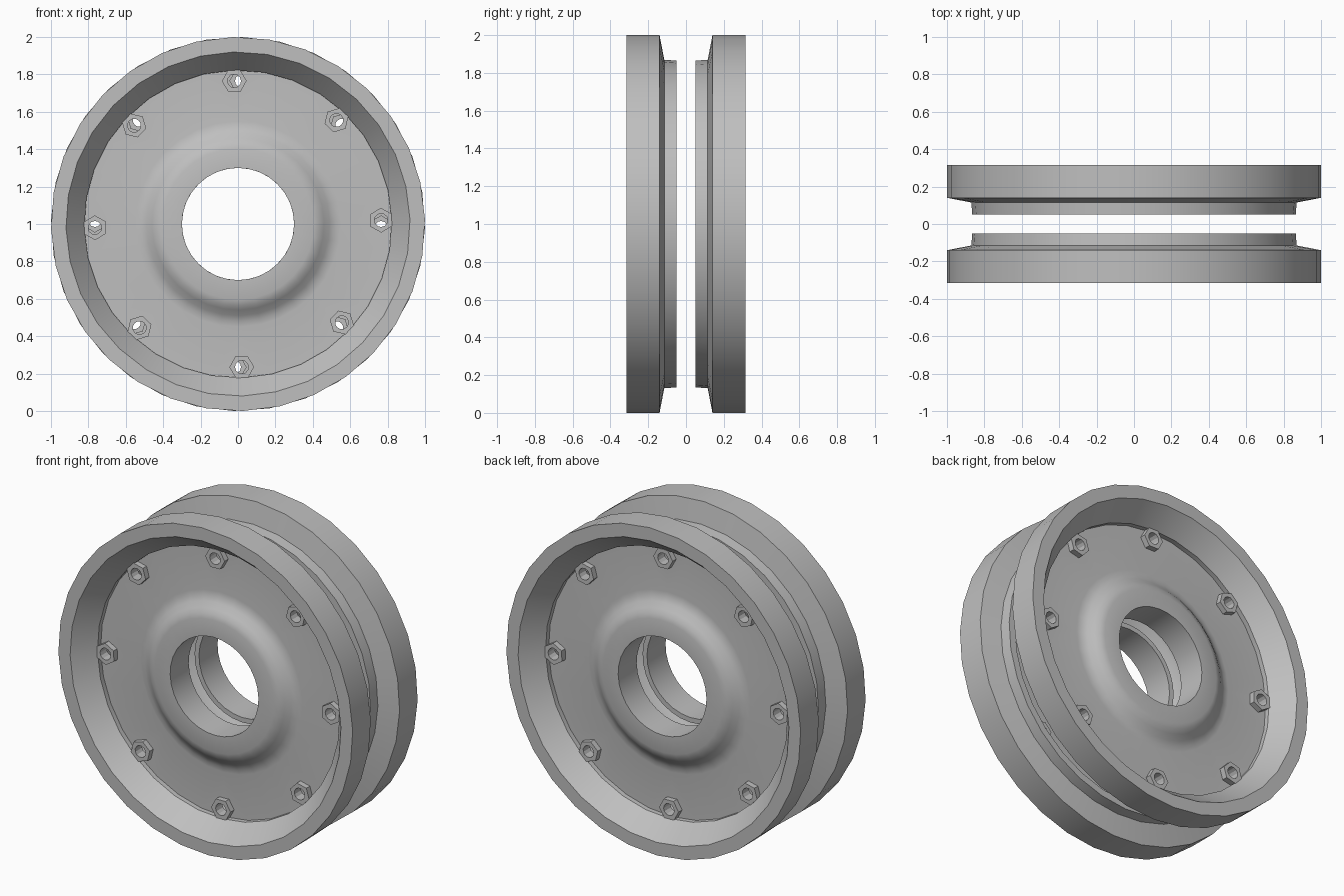
import bpy, bmesh
from math import radians, pi
from mathutils import Matrix, Vector

cube = bpy.data.objects.get("Cube")
if cube:
    bpy.data.objects.remove(cube, do_unlink=True)

SEGMENTS = 32
TILT = radians(1.5)      # small turn of each wheel about its axle
BOLT_RADIUS = 0.765
BOLTS = 8

metal = bpy.data.materials.new("grey metal")
metal.use_nodes = True
grey = (0.52, 0.52, 0.52, 1)
metal.diffuse_color = grey
metal.node_tree.nodes["Principled BSDF"].inputs["Base Color"].default_value = grey


def finish(name, bm):
    """Turn a bmesh into a named grey object."""
    bmesh.ops.recalc_face_normals(bm, faces=bm.faces)
    mesh = bpy.data.meshes.new(name)
    bm.to_mesh(mesh)
    bm.free()
    mesh.materials.append(metal)
    obj = bpy.data.objects.new(name, mesh)
    bpy.context.collection.objects.link(obj)
    return obj


def lathe(name, profile):
    """Spin a closed (radius, y) profile about the axle."""
    bm = bmesh.new()
    verts = [bm.verts.new((r, y, 0)) for r, y in profile]
    edges = [bm.edges.new((v, verts[i - 1])) for i, v in enumerate(verts)]
    bmesh.ops.spin(bm, geom=verts + edges, cent=(0, 0, 0), axis=(0, 1, 0),
                   angle=2 * pi, steps=SEGMENTS, use_merge=True)
    bmesh.ops.remove_doubles(bm, verts=bm.verts, dist=1e-4)
    bmesh.ops.rotate(bm, verts=bm.verts, matrix=Matrix.Rotation(-TILT, 3, 'Y'))
    return finish(name, bm)


def bolt_matrices():
    for i in range(BOLTS):
        turn = Matrix.Rotation(-(TILT + i * 2 * pi / BOLTS), 4, 'Y')
        yield turn @ Matrix.Translation((BOLT_RADIUS, 0, 0))


def ring_wall(bm, sides, radius, y, phase=0):
    step = Matrix.Rotation(2 * pi / sides, 3, 'Y')
    p = Matrix.Rotation(phase, 3, 'Y') @ Vector((radius, 0, 0))
    verts = []
    for _ in range(sides):
        verts.append(bm.verts.new((p.x, y, p.z)))
        p = step @ p
    return verts


def nut_mesh(bm, matrix):
    """Hexagonal nut with a round bore."""
    start = len(bm.verts)
    loops = [ring_wall(bm, 12, r, y, pi / 6) if r < 0.05 else
             ring_wall(bm, 6, r, y, pi / 6)
             for r, y in ((0.066, -0.195), (0.036, -0.195), (0.036, -0.13), (0.066, -0.13))]
    hex_a, bore_a, bore_b, hex_b = loops
    for a, b in ((hex_a, hex_b), (bore_a, bore_b)):
        for i in range(len(a)):
            bm.faces.new((a[i - 1], a[i], b[i], b[i - 1]))
    for h, c in ((hex_a, bore_a), (hex_b, bore_b)):
        for i in range(6):
            j = (i + 1) % 6
            bm.faces.new((h[i], h[j], c[2 * j], c[2 * i + 1], c[2 * i]))
    bm.verts.ensure_lookup_table()
    bmesh.ops.transform(bm, matrix=matrix, verts=bm.verts[start:])


def smooth(obj):
    bpy.ops.object.select_all(action='DESELECT')
    obj.select_set(True)
    bpy.context.view_layer.objects.active = obj
    bpy.ops.object.shade_smooth_by_angle(angle=radians(28))


rim_profile = [(0.92, -0.315), (1, -0.315), (1, -0.14), (0.87, -0.115),
               (0.865, -0.05), (0.822, -0.05), (0.822, -0.19)]
disc_profile = [(0.822, -0.16), (0.55, -0.16), (0.52, -0.164), (0.49, -0.179),
                (0.46, -0.204), (0.435, -0.221), (0.405, -0.23), (0.3, -0.23),
                (0.3, -0.05), (0.33, -0.05), (0.33, -0.21), (0.4, -0.21),
                (0.45, -0.185), (0.5, -0.15), (0.55, -0.14), (0.822, -0.14)]


def wheel(side):
    rim = lathe(side + "_rim", rim_profile)
    disc = lathe(side + "_hub_disc", disc_profile)

    # Bolt holes through the disc
    bm = bmesh.new()
    for m in bolt_matrices():
        lay = m @ Matrix.Translation((0, -0.15, 0)) @ Matrix.Rotation(pi / 2, 4, 'X')
        bmesh.ops.create_cone(bm, cap_ends=True, segments=12, radius1=0.036,
                              radius2=0.036, depth=0.1, matrix=lay)
    cutter = finish("hole_cutter", bm)
    cutter.hide_render = True
    cut = disc.modifiers.new("bolt holes", 'BOOLEAN')
    cut.operation = 'DIFFERENCE'
    cut.object = cutter
    bpy.context.view_layer.objects.active = disc
    bpy.ops.object.modifier_apply(modifier=cut.name)
    bpy.data.objects.remove(cutter, do_unlink=True)

    # Ring of nuts
    bm = bmesh.new()
    for m in bolt_matrices():
        nut_mesh(bm, m)
    nuts = finish(side + "_nuts", bm)

    for obj in (rim, disc):
        smooth(obj)
    return rim, disc, nuts


# Two identical wheels back to back, resting on the ground
for side, turn in (("front", 0), ("back", pi)):
    for obj in wheel(side):
        obj.location.z = 1
        obj.rotation_euler.z = turn
